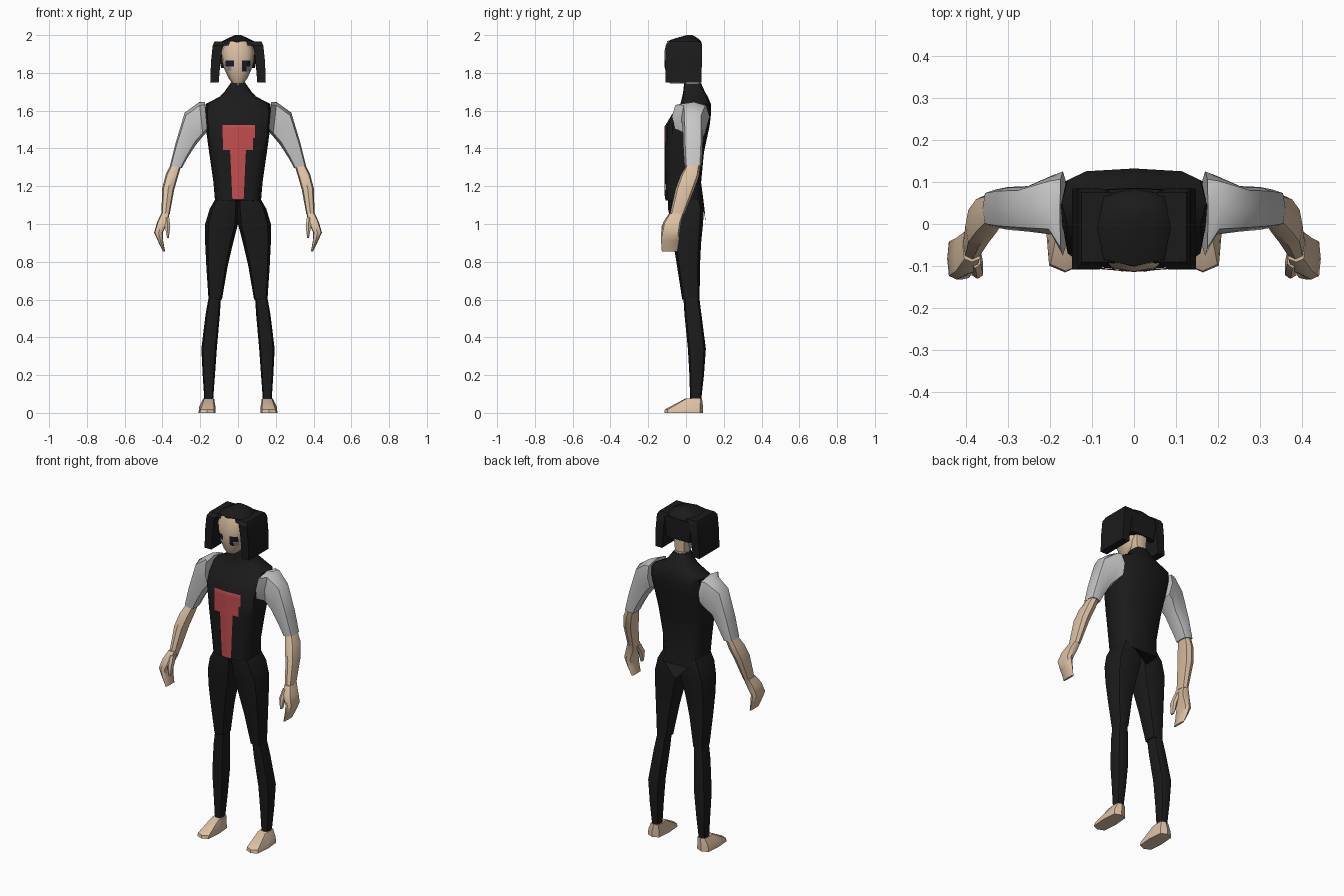
import bpy, bmesh, math
from mathutils import Vector
from mathutils.bvhtree import BVHTree

if "Cube" in bpy.data.objects:
    bpy.data.objects.remove(bpy.data.objects["Cube"])


def material(name, rgb):
    m = bpy.data.materials.new(name)
    m.diffuse_color = (*rgb, 1)
    m.use_nodes = True
    m.node_tree.nodes["Principled BSDF"].inputs["Base Color"].default_value = m.diffuse_color
    return m


BLACK = material("black cloth", (0.011, 0.011, 0.011))
GREY = material("light grey cloth", (0.57, 0.57, 0.57))
SKIN = material("skin", (0.72, 0.53, 0.37))
RED = material("red", (0.55, 0.075, 0.08))
NAVY = material("eye dark", (0.01, 0.011, 0.02))
IRIS = material("eye grey", (0.33, 0.35, 0.38))


def finish(name, bm, mat, mirror=False, angle=45):
    bmesh.ops.recalc_face_normals(bm, faces=bm.faces)
    me = bpy.data.meshes.new(name)
    bm.to_mesh(me)
    bm.free()
    me.materials.append(mat)
    ob = bpy.data.objects.new(name, me)
    bpy.context.collection.objects.link(ob)
    bpy.ops.object.select_all(action='DESELECT')
    ob.select_set(True)
    bpy.context.view_layer.objects.active = ob
    if angle:
        bpy.ops.object.shade_smooth_by_angle(angle=math.radians(angle))
    if mirror:
        ob.modifiers.new("mirror", 'MIRROR').use_mirror_merge = False
    return ob


def loft(name, rings, mat, n=8, power=0.7, mirror=False, angle=45, edit=None, turn=0.0):
    """Skin rings (x0, z0, x1, z1, y0, y1); low power makes a boxier section."""
    bm = bmesh.new()
    loops = []
    for x0, z0, x1, z1, y0, y1 in rings:
        loop = []
        for i in range(n):
            a = 2 * math.pi * (i + turn) / n - math.pi / 2
            c, s = math.cos(a), math.sin(a)
            u = math.copysign(abs(c) ** power, c) if abs(c) > 1e-6 else 0
            v = math.copysign(abs(s) ** power, s) if abs(s) > 1e-6 else 0
            t = (u + 1) / 2
            loop.append(bm.verts.new((x0 + (x1 - x0) * t, (y0 + y1) / 2 + v * (y1 - y0) / 2,
                                      z0 + (z1 - z0) * t)))
        loops.append(loop)
    for a, b in zip(loops, loops[1:]):
        for i in range(n):
            bm.faces.new((a[i], a[(i + 1) % n], b[(i + 1) % n], b[i]))
    bm.faces.new(loops[0])
    bm.faces.new(loops[-1])
    if edit:
        edit(loops)
    return finish(name, bm, mat, mirror, angle)


def level(z, x0, x1, y0, y1):
    return (x0, z, x1, z, y0, y1)


def centred(z, w, y0, y1):
    return (-w, z, w, z, y0, y1)


def decal(name, target, mat, corners, cols=6, rows=6, lift=0.004):
    """Thin patch laid on the front of a part; corners: x0, x1 at top, x0, x1 at bottom, z top, z bottom."""
    a0, a1, b0, b1, zt, zb = corners
    bm = bmesh.new()
    for v in target.data.vertices:
        bm.verts.new(v.co)
    bm.verts.ensure_lookup_table()
    for p in target.data.polygons:
        bm.faces.new([bm.verts[i] for i in p.vertices])
    tree = BVHTree.FromBMesh(bm)
    bm.free()
    bm = bmesh.new()
    grid = []
    for j in range(rows + 1):
        t = j / rows
        row = []
        for i in range(cols + 1):
            s = i / cols
            x = (a0 + (a1 - a0) * s) * (1 - t) + (b0 + (b1 - b0) * s) * t
            z = zt + (zb - zt) * t
            hit = tree.ray_cast(Vector((x, -1, z)), Vector((0, 1, 0)))[0]
            row.append(bm.verts.new((x, (hit.y if hit else -0.1) - lift, z)))
        grid.append(row)
    for r, q in zip(grid, grid[1:]):
        for i in range(cols):
            bm.faces.new((r[i], q[i], q[i + 1], r[i + 1]))
    ob = finish(name, bm, mat)
    if sum(p.normal.y for p in ob.data.polygons) > 0:
        ob.data.flip_normals()
    return ob


# Sleeveless top, with the back hem drawn down to a point
def back_point(loops):
    n = len(loops[0])
    hem = loops[0]
    hem[n // 2].co.z = 1.0
    hem[n // 2].co.y = 0.105
    for k in (-1, 1):
        hem[n // 2 + k].co.z = 1.08
        hem[n // 2 + k].co.y = 0.098


torso = loft("torso_top", [
    centred(1.125, .122, -.108, .092), centred(1.22, .13, -.11, .08),
    centred(1.38, .153, -.11, .095), centred(1.52, .172, -.11, .125),
    centred(1.58, .177, -.075, .132), centred(1.635, .172, -.03, .132),
    centred(1.675, .095, -.02, .115), centred(1.70, .072, -.015, .10),
    centred(1.745, .04, -.01, .08)], BLACK, n=12, power=0.6, edit=back_point)

# Red chest panel and tapering stripe below it
decal("chest_panel", torso, RED, (-.083, .09, -.083, .09, 1.525, 1.455))
decal("chest_panel_lower", torso, RED, (-.08, .08, -.08, .08, 1.455, 1.393))
decal("chest_stripe", torso, RED, (-.042, .042, -.03, .03, 1.393, 1.132), rows=10)

# Trousers: hip and thigh, then shin
loft("thigh", [
    level(1.135, 0, .118, -.095, .085), level(1.08, -.004, .15, -.095, .095),
    level(1.0, 0, .174, -.08, .09), level(.90, .026, .174, -.067, .08),
    level(.78, .054, .168, -.048, .074), level(.60, .085, .156, -.02, .072)],
    BLACK, n=8, power=0.65, mirror=True)
loft("shin", [
    level(.615, .09, .155, -.014, .07), level(.52, .096, .172, -.008, .082),
    level(.34, .112, .194, .01, .105), level(.20, .122, .187, .018, .095),
    level(.065, .132, .178, .022, .08)], BLACK, n=8, power=0.7, mirror=True)


# Bare feet, wedge shaped with a low toe
def slope_toe(loops):
    for v in loops[1]:
        if v.co.y < -.03:
            v.co.z = .018


loft("foot", [level(0, .119, .209, -.115, .09), level(.035, .12, .205, -.112, .09),
              level(.075, .126, .184, -.005, .085)],
     SKIN, n=8, power=0.5, mirror=True, angle=35, edit=slope_toe)

# Sleeves: wide at the armhole, narrowing to the elbow
loft("sleeve", [
    (.162, 1.49, .176, 1.645, -.075, .125), (.185, 1.465, .205, 1.645, -.025, .115),
    (.222, 1.42, .282, 1.59, -.018, .09), (.268, 1.35, .33, 1.43, -.014, .088),
    (.297, 1.297, .36, 1.31, -.008, .082)], GREY, n=8, power=0.6, mirror=True)

# Forearms and hands
loft("forearm", [
    (.302, 1.305, .354, 1.318, 0, .076), (.318, 1.25, .383, 1.26, -.03, .07),
    (.338, 1.18, .401, 1.19, -.055, .045), (.362, 1.05, .406, 1.05, -.085, -.01)],
    SKIN, n=8, power=0.75, mirror=True)
loft("hand", [
    level(1.055, .363, .407, -.09, -.012), level(1.01, .372, .428, -.12, -.025),
    level(.955, .398, .444, -.132, -.033), level(.91, .396, .424, -.132, -.036),
    level(.855, .386, .398, -.128, -.045)], SKIN, n=8, power=0.55, mirror=True)
loft("thumb", [
    level(1.035, .363, .39, -.105, -.05), level(.985, .357, .388, -.13, -.085),
    level(.925, .366, .376, -.13, -.10)], SKIN, n=6, power=0.7, mirror=True)

# Neck, collar and head
loft("neck", [centred(1.735, .036, .002, .07), centred(1.84, .046, -.01, .075)], SKIN)
loft("collar", [centred(1.738, .04, -.012, .08), centred(1.752, .038, -.008, .077)], GREY)
head = loft("head", [
    centred(1.745, .03, -.085, 0), centred(1.775, .052, -.10, .04),
    centred(1.83, .076, -.113, .06), centred(1.87, .085, -.114, .065),
    centred(1.92, .087, -.113, .065), centred(1.965, .07, -.10, .05)],
    SKIN, n=12, power=0.75)

# Eyes
decal("eye_left_dark", head, NAVY, (-.065, -.022, -.065, -.022, 1.866, 1.833))
decal("eye_left_grey", head, IRIS, (-.058, -.034, -.058, -.034, 1.833, 1.812))
decal("eye_right_dark", head, NAVY, (.022, .065, .022, .065, 1.866, 1.833))
decal("eye_right_lower", head, NAVY, (.022, .044, .022, .044, 1.833, 1.808))
decal("eye_right_grey", head, IRIS, (.044, .063, .044, .063, 1.833, 1.808))

# Hair: side curtains, peaked cap and short back
loft("hair_side", [
    level(1.75, .102, .147, -.108, .082), level(1.86, .093, .143, -.108, .084),
    level(1.945, .082, .134, -.108, .085), level(1.965, .055, .125, -.09, .075)],
    BLACK, n=4, power=1e-3, turn=0.5, mirror=True, angle=30)
loft("hair_cap", [
    centred(1.945, .10, -.104, .085), centred(1.968, .085, -.10, .08),
    centred(1.985, .05, -.05, .06), centred(2.0, .016, .005, .035)],
    BLACK, n=8, power=0.55)
loft("hair_back", [
    centred(1.825, .09, .035, .08), centred(1.90, .10, .03, .086),
    centred(1.95, .10, .02, .085)], BLACK, n=8, power=0.5)
